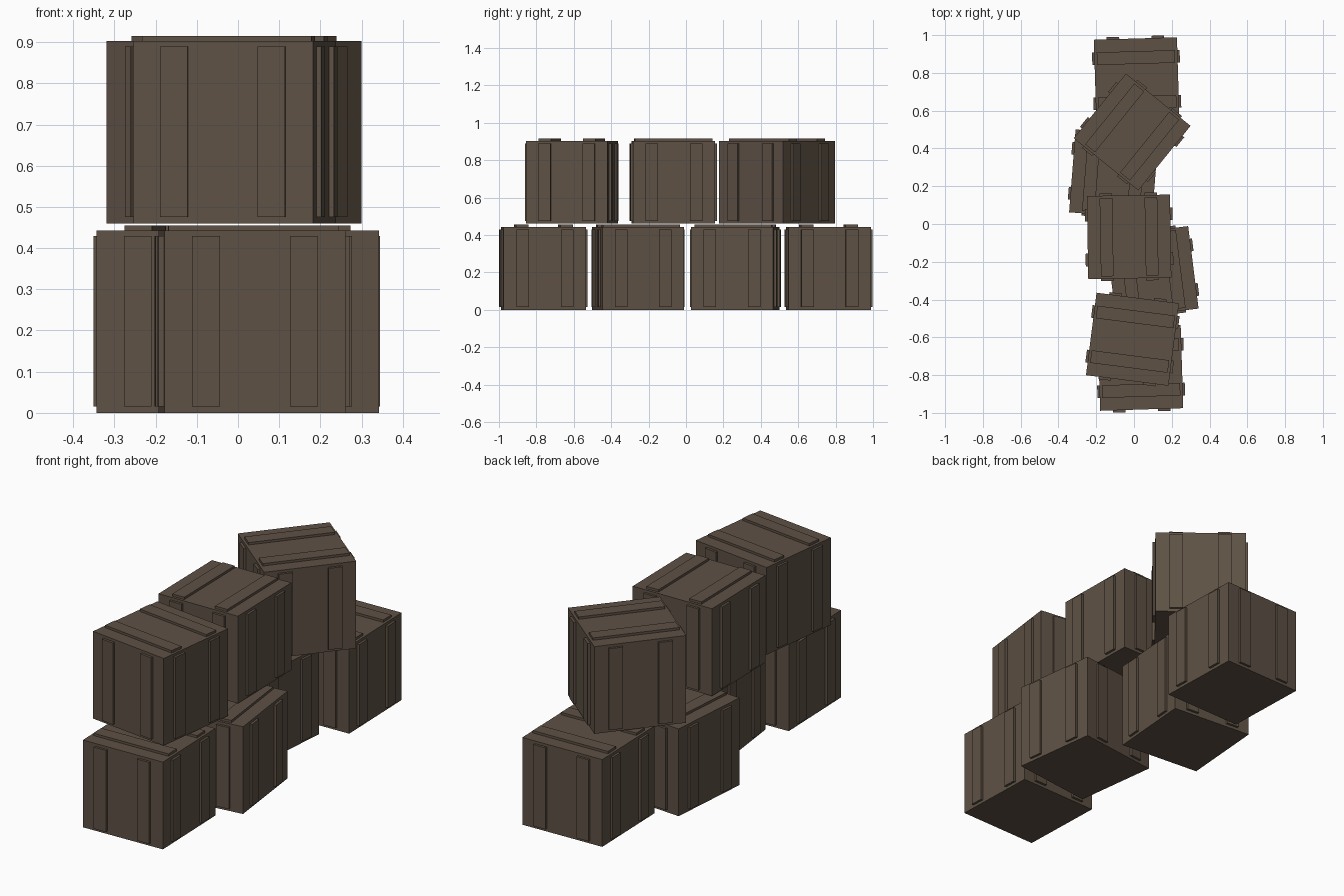
import bpy, bmesh, math
from mathutils import Matrix, Vector

if "Cube" in bpy.data.objects:
    bpy.data.objects.remove(bpy.data.objects["Cube"])

# Single weathered wood colour
wood = bpy.data.materials.new("dark brown wood")
wood.diffuse_color = (0.112, 0.083, 0.059, 1)
wood.use_nodes = True
wood.node_tree.nodes["Principled BSDF"].inputs["Base Color"].default_value = wood.diffuse_color

W, H = 0.44, 0.443           # crate body width and height
T, SLAT, OFF = 0.012, 0.067, 0.119   # slat thickness, width, offset from centre


def add_box(bm, lo, hi, turn=0.0):
    lo, hi = Vector(lo), Vector(hi)
    m = (Matrix.Rotation(turn, 4, 'Z') @ Matrix.Translation((lo + hi) / 2)
         @ Matrix.Diagonal((*(hi - lo), 1)))
    bmesh.ops.create_cube(bm, size=1, matrix=m)


def crate(name, x, y, z, angle, lid_turn):
    bm = bmesh.new()
    h = W / 2
    # body
    add_box(bm, (-h, -h, 0), (h, h, H))
    for s in (-OFF, OFF):
        a, b = s - SLAT / 2, s + SLAT / 2
        # two upright slats on each of the four sides
        for k in range(4):
            add_box(bm, (a, -h - T, 0.015), (b, -h + 0.002, 0.429), k * math.pi / 2)
        # two slats across the lid
        add_box(bm, (a, -0.207, H - 0.002), (b, 0.207, H + T), lid_turn)
    me = bpy.data.meshes.new(name)
    bm.to_mesh(me)
    bm.free()
    me.materials.append(wood)
    ob = bpy.data.objects.new(name, me)
    ob.location = (x, y, z)
    ob.rotation_euler.z = math.radians(angle)
    bpy.context.collection.objects.link(ob)


ACROSS, ALONG = math.pi / 2, 0.0
UP = 0.46

# lower row
crate("lower_crate_front", 0.034, -0.762, 0, 1.8, ACROSS)
crate("lower_crate_mid_front", 0.096, -0.257, 0, 7.2, ALONG)
crate("lower_crate_mid_back", -0.107, 0.264, 0, -4.5, ALONG)
crate("lower_crate_back", 0.014, 0.762, 0, 1.7, ACROSS)
# upper row
crate("upper_crate_front", -0.008, -0.610, UP, -7.3, ACROSS)
crate("upper_crate_middle", -0.026, -0.068, UP, 1.0, ALONG)
crate("upper_crate_back", -0.010, 0.487, UP, -39.0, ALONG)
